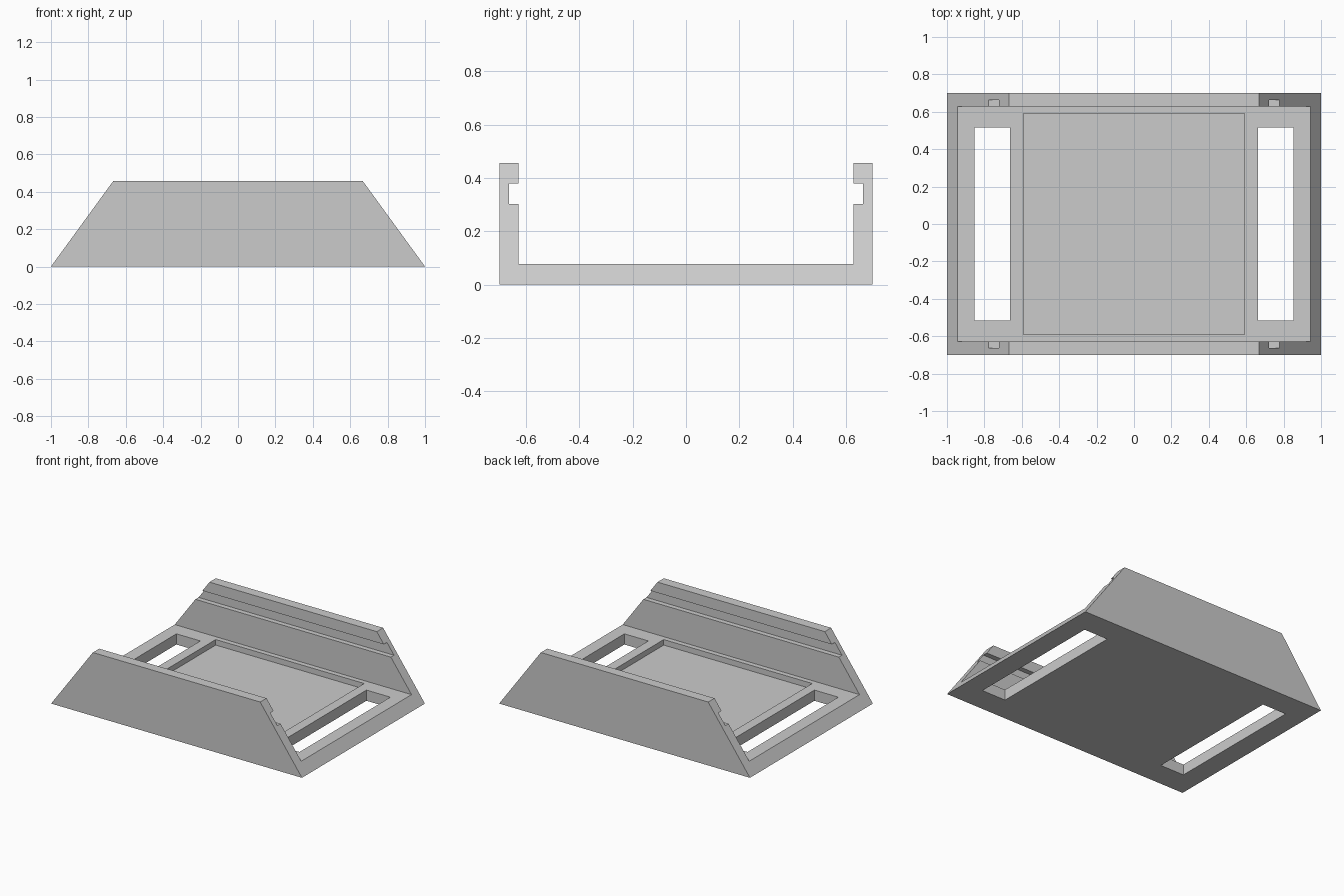
import bpy
import bmesh

if "Cube" in bpy.data.objects:
    bpy.data.objects.remove(bpy.data.objects["Cube"], do_unlink=True)

HEIGHT, FLOOR = 0.457, 0.077
OUTER, INNER, GROOVE = 0.70, 0.628, 0.664
GROOVE_LOW, GROOVE_HIGH = 0.303, 0.38
POCKET_DEPTH = 0.04
SLOPE = (1 - 0.667) / HEIGHT

grey = bpy.data.materials.new("light_grey")
grey.use_nodes = True
colour = (0.6, 0.6, 0.6, 1)
grey.diffuse_color = colour
grey.node_tree.nodes["Principled BSDF"].inputs["Base Color"].default_value = colour


def add_object(name, bm):
    bmesh.ops.recalc_face_normals(bm, faces=bm.faces)
    mesh = bpy.data.meshes.new(name)
    bm.to_mesh(mesh)
    bm.free()
    mesh.materials.append(grey)
    obj = bpy.data.objects.new(name, mesh)
    bpy.context.collection.objects.link(obj)
    return obj


def cut_box(target, low, high):
    """Cut an axis-aligned box out of the target."""
    bm = bmesh.new()
    bmesh.ops.create_cube(bm, size=1)
    for v in bm.verts:
        v.co = [h if c > 0 else l for c, l, h in zip(v.co, low, high)]
    cutter = add_object("cutter", bm)
    cutter.hide_render = True
    mod = target.modifiers.new("cut", "BOOLEAN")
    mod.operation, mod.solver, mod.object = "DIFFERENCE", "EXACT", cutter
    bpy.context.view_layer.objects.active = target
    bpy.ops.object.modifier_apply(modifier=mod.name)
    bpy.data.objects.remove(cutter, do_unlink=True)


# Channel cross-section with grooved side walls, mirrored front to back
half = [(OUTER, 0), (OUTER, HEIGHT), (INNER, HEIGHT), (INNER, GROOVE_HIGH),
        (GROOVE, GROOVE_HIGH), (GROOVE, GROOVE_LOW), (INNER, GROOVE_LOW),
        (INNER, FLOOR)]
profile = half + [(-y, z) for y, z in reversed(half)]

# Run the section between two sloping ends
bm = bmesh.new()
ends = [[bm.verts.new((side * (1 - SLOPE * z), y, z)) for y, z in profile]
        for side in (-1, 1)]
for ring in ends:
    bm.faces.new(ring)
for i in range(len(profile)):
    j = (i + 1) % len(profile)
    bm.faces.new((ends[0][i], ends[0][j], ends[1][j], ends[1][i]))
tray = add_object("grooved_tray", bm)

# Shallow square pocket in the floor
cut_box(tray, (-0.592, -0.592, FLOOR - POCKET_DEPTH), (0.592, 0.592, 0.2))

# Through slots near both ends
for x0, x1 in ((-0.853, -0.662), (0.662, 0.853)):
    cut_box(tray, (x0, -0.517, -0.1), (x1, 0.517, 0.2))
